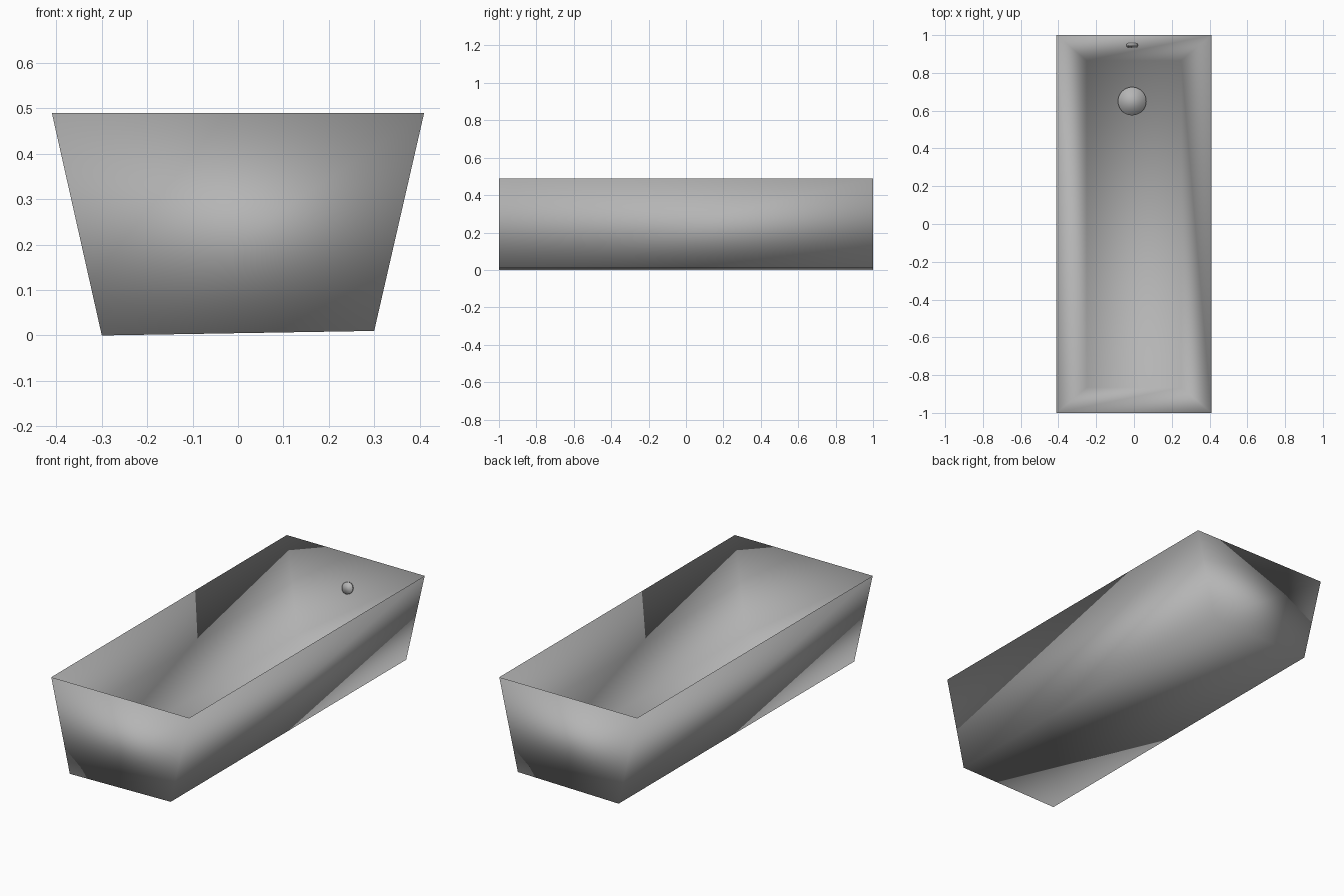
import bpy, bmesh, math
from mathutils import Matrix

if "Cube" in bpy.data.objects:
    bpy.data.objects.remove(bpy.data.objects["Cube"])

grey = bpy.data.materials.new("plain_grey")
grey.diffuse_color = (0.46, 0.46, 0.46, 1)
grey.use_nodes = True
grey.node_tree.nodes["Principled BSDF"].inputs["Base Color"].default_value = grey.diffuse_color


def finish(name, bm):
    """Turn a bmesh into a fully smooth, grey object."""
    bmesh.ops.recalc_face_normals(bm, faces=bm.faces[:])
    for f in bm.faces:
        f.smooth = True
    me = bpy.data.meshes.new(name)
    bm.to_mesh(me)
    bm.free()
    me.materials.append(grey)
    ob = bpy.data.objects.new(name, me)
    bpy.context.collection.objects.link(ob)
    return ob


def loop(bm, x, y, z_left, z_right):
    """Rectangular ring of four vertices."""
    return [bm.verts.new((sx * x, sy * y, z_left if sx < 0 else z_right))
            for sx, sy in ((-1, -1), (1, -1), (1, 1), (-1, 1))]


# tub: outer bottom, knife-edge rim, inner sloping basin
bm = bmesh.new()
base = loop(bm, 0.30, 1.0, 0.0, 0.01)
rim = loop(bm, 0.41, 1.0, 0.49, 0.49)
basin = loop(bm, 0.25, 0.865, 0.05, 0.05)
bm.faces.new(base)
bm.faces.new(basin)
for a, b in ((base, rim), (rim, basin)):
    for i in range(4):
        j = (i + 1) % 4
        bm.faces.new((a[i], a[j], b[j], b[i]))
finish("bathtub", bm)


def disc(name, radius, depth, matrix):
    bm = bmesh.new()
    bmesh.ops.create_cone(bm, cap_ends=True, segments=32, radius1=radius,
                          radius2=radius, depth=depth, matrix=matrix)
    finish(name, bm)


# drain on the floor
disc("drain", 0.075, 0.02, Matrix.Translation((-0.01, 0.65, 0.056)))

# overflow plate on the sloping end wall
tilt = math.pi / 2 - math.atan2(0.135, 0.44)
disc("overflow", 0.03, 0.012,
     Matrix.Translation((-0.01, 0.945, 0.333)) @ Matrix.Rotation(tilt, 4, 'X'))
